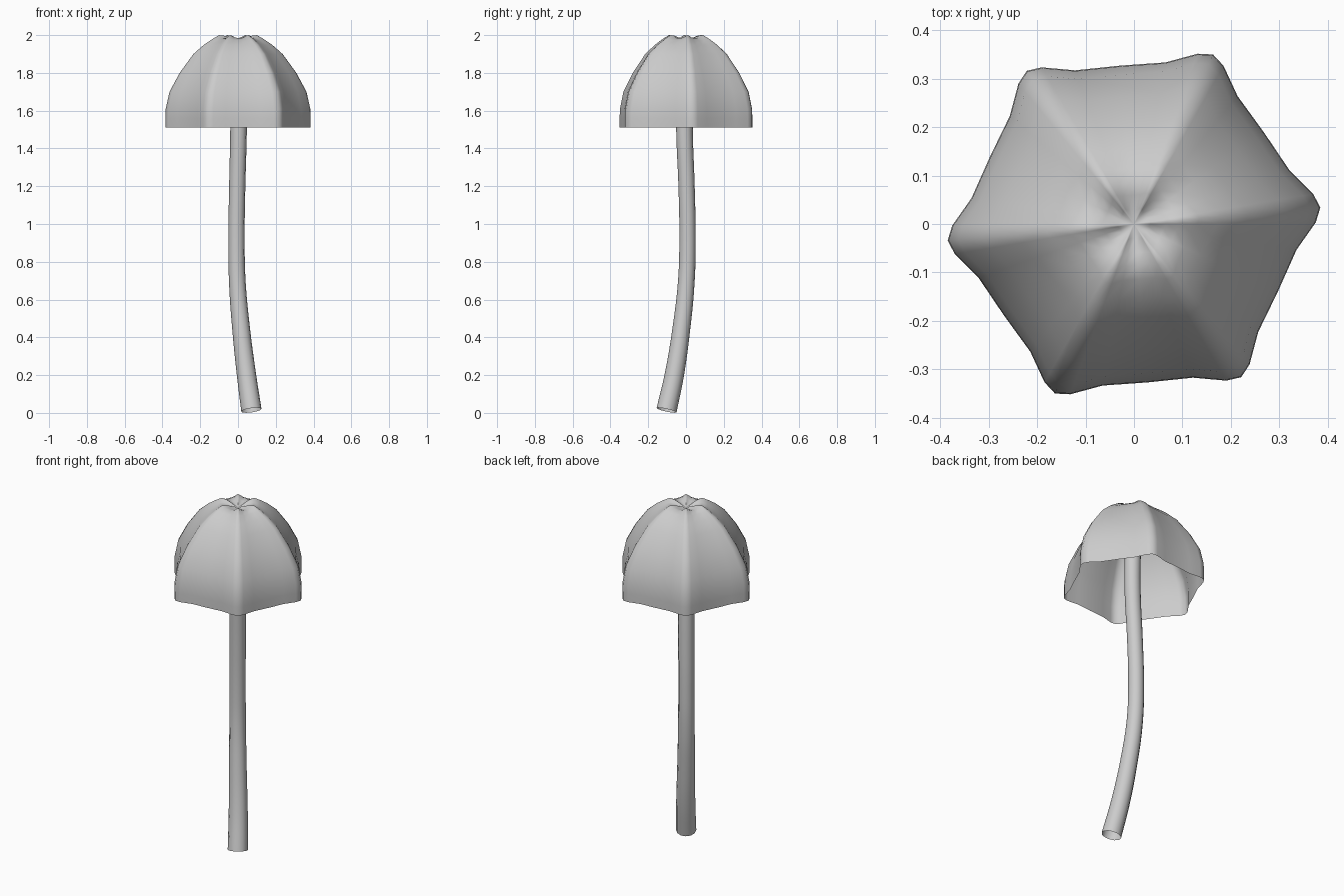
import bpy, bmesh
from math import radians, cos, sin

if "Cube" in bpy.data.objects:
    bpy.data.objects.remove(bpy.data.objects["Cube"])

# Cap: six-ridged open shell, dimpled on top
ridge_angle = 5
# (angle from ridge, radius factor) for one lobe
lobe = [(-14, .88), (-4.5, .972), (0, 1.0), (4.5, .972), (14, .88), (30, .85)]
# (ridge radius, height, extra drop in the valleys)
profile = [(.386, 1.51, 0), (.386, 1.56, 0), (.384, 1.61, 0), (.364, 1.70, 0),
           (.31, 1.80, 0), (.237, 1.90, 0), (.18, 1.95, .002), (.135, 1.98, .007),
           (.10, 2.0, .016), (.07, 1.996, .018), (.035, 1.982, .012)]

bm = bmesh.new()
rings = []
for r, z, drop in profile:
    ring = []
    for k in range(6):
        for off, f in lobe:
            a = radians(ridge_angle + 60 * k + off)
            ring.append(bm.verts.new((r * f * cos(a), r * f * sin(a),
                                      z - drop * (1 - f) / .15)))
    rings.append(ring)
n = len(rings[0])
for lower, upper in zip(rings, rings[1:]):
    for i in range(n):
        j = (i + 1) % n
        bm.faces.new((lower[i], lower[j], upper[j], upper[i]))
centre = bm.verts.new((0, 0, 1.968))
for i in range(n):
    bm.faces.new((rings[-1][i], rings[-1][(i + 1) % n], centre))
for face in bm.faces:
    face.smooth = True
mesh = bpy.data.meshes.new("cap")
bm.to_mesh(mesh)
bm.free()
bpy.context.collection.objects.link(bpy.data.objects.new("cap", mesh))

# Stem: slender bent tube, open at the ends, widening at the foot
path = [(.071, -.103, .014, .054), (.045, -.062, .20, .051), (.016, -.024, .45, .047),
        (-.004, .002, .70, .044), (-.008, .008, .92, .043), (-.004, .003, 1.20, .043),
        (.003, -.008, 1.50, .044), (.003, -.006, 1.75, .044), (0, 0, 1.95, .043)]
curve = bpy.data.curves.new("stem", 'CURVE')
curve.dimensions = '3D'
curve.bevel_depth = 1.0
curve.bevel_resolution = 4
curve.resolution_u = 4
curve.use_fill_caps = False
spline = curve.splines.new('BEZIER')
spline.bezier_points.add(len(path) - 1)
for p, (x, y, z, r) in zip(spline.bezier_points, path):
    p.co = (x, y, z)
    p.radius = r
    p.handle_left_type = p.handle_right_type = 'AUTO'
stem = bpy.data.objects.new("stem", curve)
bpy.context.collection.objects.link(stem)
bpy.context.view_layer.objects.active = stem
stem.select_set(True)
bpy.ops.object.convert(target='MESH')
bpy.ops.object.shade_smooth()
